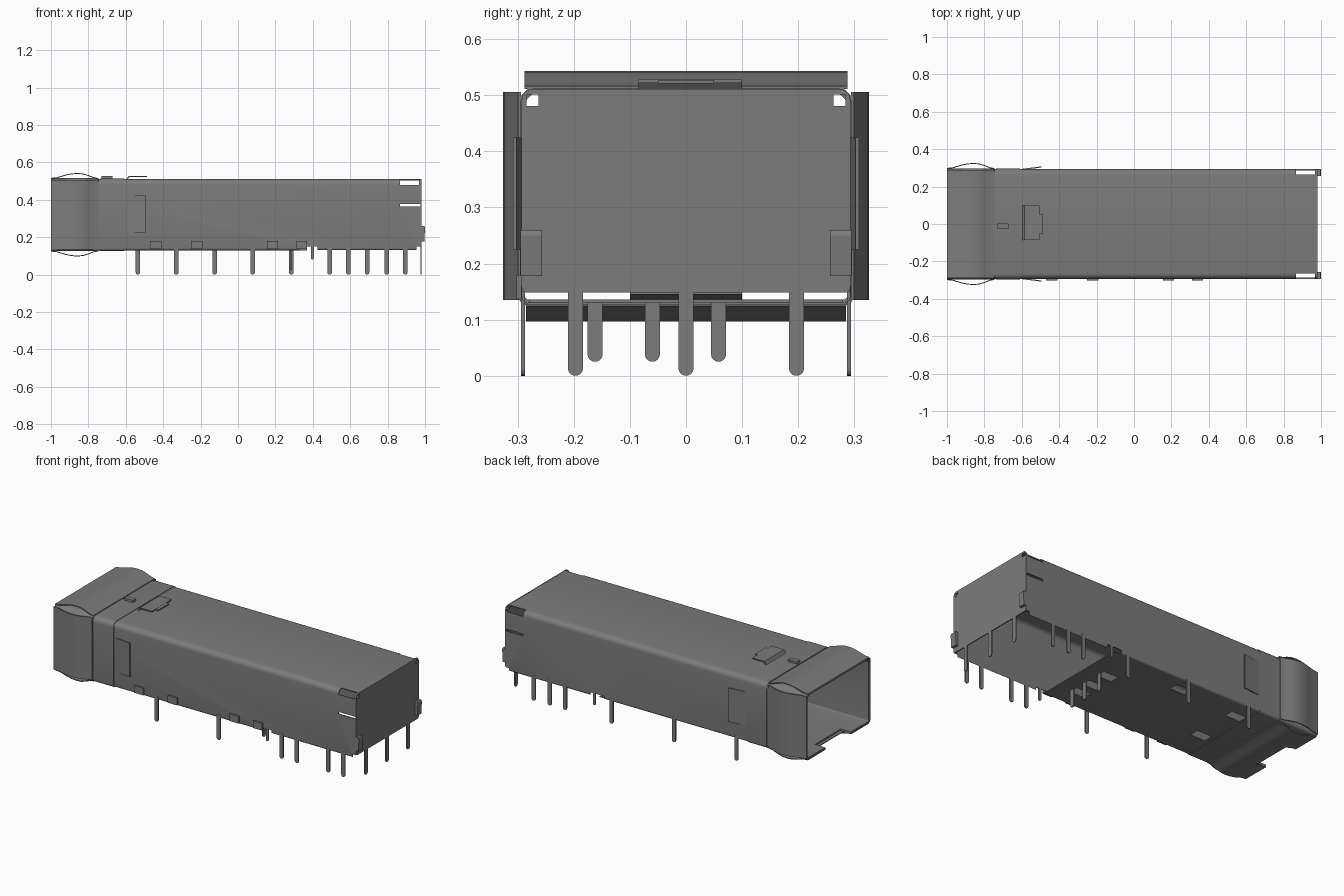
import bpy, bmesh, math

cube = bpy.data.objects.get("Cube")
if cube:
    bpy.data.objects.remove(cube, do_unlink=True)

metal = bpy.data.materials.new("sheet_metal_grey")
metal.use_nodes = True
GREY = (0.2, 0.2, 0.2, 1.0)
metal.diffuse_color = GREY
metal.node_tree.nodes["Principled BSDF"].inputs["Base Color"].default_value = GREY


def finish(name, bm):
    bmesh.ops.recalc_face_normals(bm, faces=bm.faces)
    mesh = bpy.data.meshes.new(name)
    bm.to_mesh(mesh)
    bm.free()
    mesh.materials.append(metal)
    ob = bpy.data.objects.new(name, mesh)
    bpy.context.collection.objects.link(ob)
    return ob


def select(ob):
    bpy.ops.object.select_all(action='DESELECT')
    ob.select_set(True)
    bpy.context.view_layer.objects.active = ob


def smooth(ob):
    select(ob)
    bpy.ops.object.shade_smooth_by_angle(angle=math.radians(30))


def prism(name, pts, axis, a, b):
    """Extrude a 2D outline along an axis from a to b."""
    place = {'x': lambda p, t: (t, p[0], p[1]),
             'y': lambda p, t: (p[0], t, p[1]),
             'z': lambda p, t: (p[0], p[1], t)}[axis]
    bm = bmesh.new()
    lo = [bm.verts.new(place(p, a)) for p in pts]
    hi = [bm.verts.new(place(p, b)) for p in pts]
    bm.faces.new(lo)
    bm.faces.new(hi)
    for i in range(len(pts)):
        j = (i + 1) % len(pts)
        bm.faces.new((lo[i], lo[j], hi[j], hi[i]))
    return finish(name, bm)


def box(name, x0, x1, y0, y1, z0, z1):
    return prism(name, [(x0, y0), (x1, y0), (x1, y1), (x0, y1)], 'z', z0, z1)


def round_rect(hy, z0, z1, rt, rb, n=5):
    pts = []
    for cy, cz, r, start in ((hy - rt, z1 - rt, rt, 0), (-hy + rt, z1 - rt, rt, 90),
                             (-hy + rb, z0 + rb, rb, 180), (hy - rb, z0 + rb, rb, 270)):
        for k in range(n + 1):
            t = math.radians(start + 90 * k / n)
            pts.append((cy + r * math.cos(t), cz + r * math.sin(t)))
    return pts


def tube(name, x0, x1, hy, z0, z1, rt, rb, t):
    """Open-ended rounded rectangular sleeve with wall thickness t."""
    outer = round_rect(hy, z0, z1, rt, rb)
    inner = round_rect(hy - t, z0 + t, z1 - t, rt - t, rb - t)
    bm = bmesh.new()
    loops = [[bm.verts.new((x, p[0], p[1])) for p in ring]
             for x, ring in ((x0, outer), (x1, outer), (x1, inner), (x0, inner))]
    n = len(outer)
    for k in range(4):
        A, B = loops[k], loops[(k + 1) % 4]
        for i in range(n):
            j = (i + 1) % n
            bm.faces.new((A[i], A[j], B[j], B[i]))
    return finish(name, bm)


def cut(ob, boxes):
    for b in boxes:
        cutter = box("cutter", *b)
        cutter.hide_render = True
        mod = ob.modifiers.new("cut", 'BOOLEAN')
        mod.operation = 'DIFFERENCE'
        mod.solver = 'EXACT'
        mod.object = cutter
        select(ob)
        bpy.ops.object.modifier_apply(modifier=mod.name)
        bpy.data.objects.remove(cutter, do_unlink=True)


HY, Z0, Z1, T = 0.293, 0.13, 0.51, 0.006
front_notch = (-1.1, -0.93, -0.12, 0.12, 0.05, 0.16)

# Main sleeve with open rear floor, corner slots and floor punch-outs
body = tube("cage_body", -0.998, 0.978, HY, Z0, Z1, 0.03, 0.012, T)
cuts = [front_notch, (0.37, 1.1, -HY + T, HY - T, 0.1, 0.142)]
for s in (-1, 1):
    def side(x0, x1, y0, y1, z0, z1):
        return (x0, x1, min(s * y0, s * y1), max(s * y0, s * y1), z0, z1)
    cuts += [side(0.865, 0.968, 0.265, 0.4, 0.48, 0.6),
             side(0.865, 1.1, 0.27, 0.4, 0.365, 0.377),
             side(0.33, 0.425, 0.28, 0.4, 0.1, 0.15),
             side(0.955, 1.1, 0.27, 0.4, 0.1, 0.15)]
floor_holes = [(-0.55, 0.17), (-0.54, -0.1), (-0.15, 0.2),
               (0.23, 0.058), (0.23, -0.06), (0.23, -0.162)]
for x, y in floor_holes:
    cuts.append((x - 0.05, x + 0.05, y - 0.03, y + 0.03, 0.1, 0.15))
cut(body, cuts)
smooth(body)

# Rear wall with open upper corners
rear = prism("rear_wall", round_rect(0.293, 0.148, 0.511, 0.02, 0.01), 'x', 0.975, 0.981)
cut(rear, [(0.9, 1.1, 0.263, 0.284, 0.481, 0.501), (0.9, 1.1, -0.284, -0.263, 0.481, 0.501)])

# Front collar and the band behind it
collar = tube("front_collar", -1.0, -0.747, HY + 0.005, Z0 - 0.005, Z1 + 0.006, 0.034, 0.016, 0.005)
cut(collar, [front_notch])
smooth(collar)
smooth(tube("collar_band", -0.737, -0.61, HY + 0.003, Z0 - 0.003, Z1 + 0.003, 0.032, 0.014, 0.003))

# Bulging contact springs on all four sides of the collar
bulge = [(-1, 0.007), (-0.97, 0.010), (-0.92, 0.025), (-0.89, 0.031), (-0.86, 0.033),
         (-0.83, 0.031), (-0.80, 0.022), (-0.77, 0.010), (-0.747, 0.006)]


def strip(base, sign):
    return ([(x, base + sign * o) for x, o in bulge] +
            [(x, base + sign * (o - 0.005)) for x, o in reversed(bulge)])


smooth(prism("top_spring", strip(Z1, 1), 'y', -0.288, 0.288))
bottom = prism("bottom_spring", strip(Z0, -1), 'y', -0.285, 0.285)
cut(bottom, [front_notch])
smooth(bottom)
for s, label in ((1, "back"), (-1, "front")):
    smooth(prism(label + "_side_spring", strip(s * HY, s), 'z', 0.135, 0.506))
    # Side flap bent outward
    prism(label + "_side_flap", [(-0.6, s * 0.295), (-0.495, s * 0.308),
                                 (-0.495, s * 0.302), (-0.6, s * 0.288)], 'z', 0.225, 0.425)
    # Rear retaining tab
    prism(label + "_rear_tab", [(0.978, 0.178), (0.996, 0.178), (1.0, 0.25), (0.996, 0.26),
                                (0.978, 0.26)], 'y', min(s * 0.257, s * 0.295), max(s * 0.257, s * 0.295))

# Floor latch tongue rising inside the opening
prism("latch_tongue", [(-0.78, 0.131), (-0.64, 0.147), (-0.6, 0.15), (-0.6, 0.145),
                       (-0.64, 0.141), (-0.78, 0.127)], 'y', -0.1, 0.1)

# Raised top latch and small key tab
prism("top_latch", [(-0.597, 0.509), (-0.585, 0.528), (-0.505, 0.528), (-0.505, 0.522),
                    (-0.58, 0.522), (-0.59, 0.509)], 'y', -0.085, 0.1)
box("top_latch_tip", -0.51, -0.487, -0.05, 0.05, 0.521, 0.527)
box("top_key_tab", -0.73, -0.67, -0.028, 0.002, 0.509, 0.526)

# Lower side tabs
for x in (-0.44, -0.22, 0.185, 0.34):
    box("lower_side_tab", x - 0.03, x + 0.03, -0.302, -HY + 0.003, 0.137, 0.18)


# Solder pins with rounded tips
def pin(name, centre, w, z0, z1, axis, a, b):
    r = w / 2
    arc = [(centre + r * math.cos(math.pi + math.pi * k / 8),
            z0 + r + r * math.sin(math.pi + math.pi * k / 8)) for k in range(9)]
    return prism(name, arc + [(centre + r, z1), (centre - r, z1)], axis, a, b)


side_pins = {-1: (-0.33, 0.078, 0.49, 0.59, 0.795, 0.895),
             1: (-0.535, -0.125, 0.285, 0.59, 0.69, 0.795)}
for s, xs in side_pins.items():
    a, b = sorted((s * (HY - 0.006), s * (HY + 0.001)))
    for x in xs:
        pin("side_pin", x, 0.024, 0.0, 0.15, 'y', a, b)
    pin("short_side_pin", 0.397, 0.016, 0.08, 0.16, 'y', a, b)
for y in (-0.197, 0.0, 0.197):
    pin("rear_pin", y, 0.027, 0.0, 0.16, 'x', 0.975, 0.981)
for y in (-0.162, -0.06, 0.058):
    pin("floor_pin", y, 0.027, 0.025, 0.133, 'x', 0.281, 0.287)
